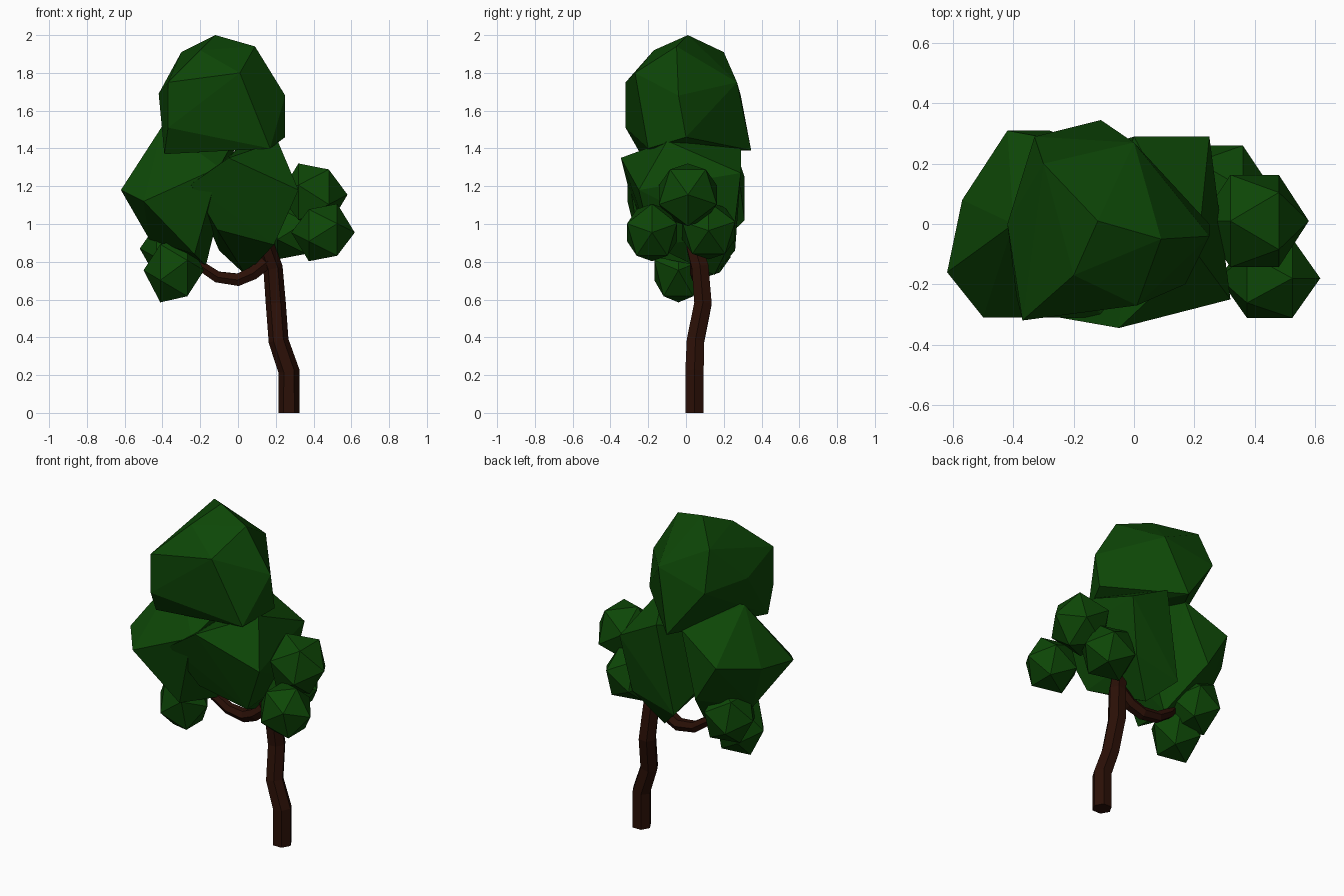
import bpy, bmesh
from math import radians
from mathutils import Matrix

if "Cube" in bpy.data.objects:
    bpy.data.objects.remove(bpy.data.objects["Cube"])


def material(name, rgb):
    m = bpy.data.materials.new(name)
    m.diffuse_color = (*rgb, 1)
    m.use_nodes = True
    m.node_tree.nodes["Principled BSDF"].inputs["Base Color"].default_value = m.diffuse_color
    return m


LEAF = material("leaf_green", (0.004, 0.062, 0.002))
BARK = material("bark_brown", (0.024, 0.005, 0.002))


def add(name, data, mat):
    ob = bpy.data.objects.new(name, data)
    data.materials.append(mat)
    bpy.context.collection.objects.link(ob)
    return ob


def limb(name, radius, points):
    """Six-sided tapered tube along a path of (x, y, z, scale)."""
    cu = bpy.data.curves.new(name, 'CURVE')
    cu.dimensions = '3D'
    cu.bevel_depth = radius
    cu.bevel_resolution = 1
    cu.use_fill_caps = True
    sp = cu.splines.new('POLY')
    sp.points.add(len(points) - 1)
    for p, (x, y, z, s) in zip(sp.points, points):
        p.co = (x, y, z, 1)
        p.radius = s
    sp.use_smooth = False
    return add(name, cu, BARK)


def faceted(name, corners):
    """Large chunky leaf mass: hull of a few corner points."""
    bm = bmesh.new()
    for c in corners:
        bm.verts.new(c)
    res = bmesh.ops.convex_hull(bm, input=bm.verts)
    junk = {g for g in res["geom_interior"] + res["geom_unused"]
            if isinstance(g, bmesh.types.BMVert)}
    bmesh.ops.delete(bm, geom=list(junk), context='VERTS')
    bmesh.ops.recalc_face_normals(bm, faces=bm.faces)
    me = bpy.data.meshes.new(name)
    bm.to_mesh(me)
    bm.free()
    return add(name, me, LEAF)


def clump(name, centre, size, roll):
    """Small 20-faced leaf clump with its point turned sideways."""
    bm = bmesh.new()
    bmesh.ops.create_icosphere(bm, subdivisions=1, radius=1)
    bm.transform(Matrix.Rotation(radians(90), 4, 'Y')
                 @ Matrix.Rotation(radians(roll), 4, 'Z'))
    me = bpy.data.meshes.new(name)
    bm.to_mesh(me)
    bm.free()
    ob = add(name, me, LEAF)
    ob.location = centre
    ob.scale = size
    return ob


# trunk and side branch
limb("trunk", 0.056, [(0.27, 0.045, 0, 1), (0.27, 0.045, 0.22, 1),
                      (0.215, 0.05, 0.38, 0.95), (0.2, 0.09, 0.58, 0.95),
                      (0.185, 0.075, 0.77, 0.92), (0.13, 0.03, 0.93, 0.8),
                      (0.05, 0, 1.15, 0.6)])
limb("branch", 0.04, [(0.18, 0.06, 0.82, 1), (0.08, 0.06, 0.74, 1),
                      (0.0, 0.07, 0.705, 0.95), (-0.11, 0.07, 0.72, 0.85),
                      (-0.2, 0.06, 0.78, 0.75), (-0.3, 0.03, 0.9, 0.6)])

# crown on top
faceted("top_foliage", [
    (-0.12, 0.01, 2.0), (0.09, -0.05, 1.94), (-0.3, 0.2, 1.91),
    (-0.2, -0.17, 1.92), (-0.37, -0.32, 1.75), (0.01, -0.27, 1.8),
    (0.25, -0.04, 1.68), (0.25, 0.0, 1.46), (-0.42, 0.0, 1.69),
    (0.0, 0.27, 1.75), (-0.33, 0.29, 1.68), (-0.11, 0.345, 1.39),
    (-0.37, -0.32, 1.51), (-0.39, -0.24, 1.37), (0.17, -0.2, 1.40)])

# left mass
faceted("left_foliage", [
    (-0.4, 0.0, 1.52), (-0.62, -0.16, 1.18), (-0.57, 0.08, 1.2),
    (-0.42, 0.31, 1.25), (-0.28, 0.31, 1.02), (-0.47, 0.02, 0.92),
    (-0.5, -0.31, 1.12), (-0.23, -0.24, 0.84), (-0.1, -0.31, 1.3),
    (-0.15, 0.26, 1.4), (-0.17, 0.06, 0.78), (0.0, 0.0, 1.48)])

# middle mass
faceted("middle_foliage", [
    (-0.25, -0.31, 1.21), (-0.05, -0.345, 1.35), (0.21, -0.1, 1.44),
    (0.32, -0.25, 1.18), (0.19, -0.18, 0.89), (-0.11, -0.22, 0.97),
    (0.25, 0.29, 1.27), (0.0, 0.29, 1.4), (0.04, 0.15, 0.73),
    (0.19, 0.25, 0.93), (-0.1, 0.26, 0.86)])

# small clumps around the sides
for name, centre, size, roll in [
        ("right_front_clump", (0.45, -0.18, 0.955), (0.168, 0.155, 0.17), 180),
        ("right_upper_clump", (0.40, 0.01, 1.155), (0.18, 0.18, 0.185), 0),
        ("right_back_clump", (0.285, 0.12, 0.965), (0.17, 0.165, 0.17), 180),
        ("left_low_clump", (-0.34, -0.04, 0.755), (0.16, 0.15, 0.19), 180),
        ("left_back_clump", (-0.36, 0.09, 0.87), (0.16, 0.17, 0.175), 36)]:
    clump(name, centre, size, roll)
